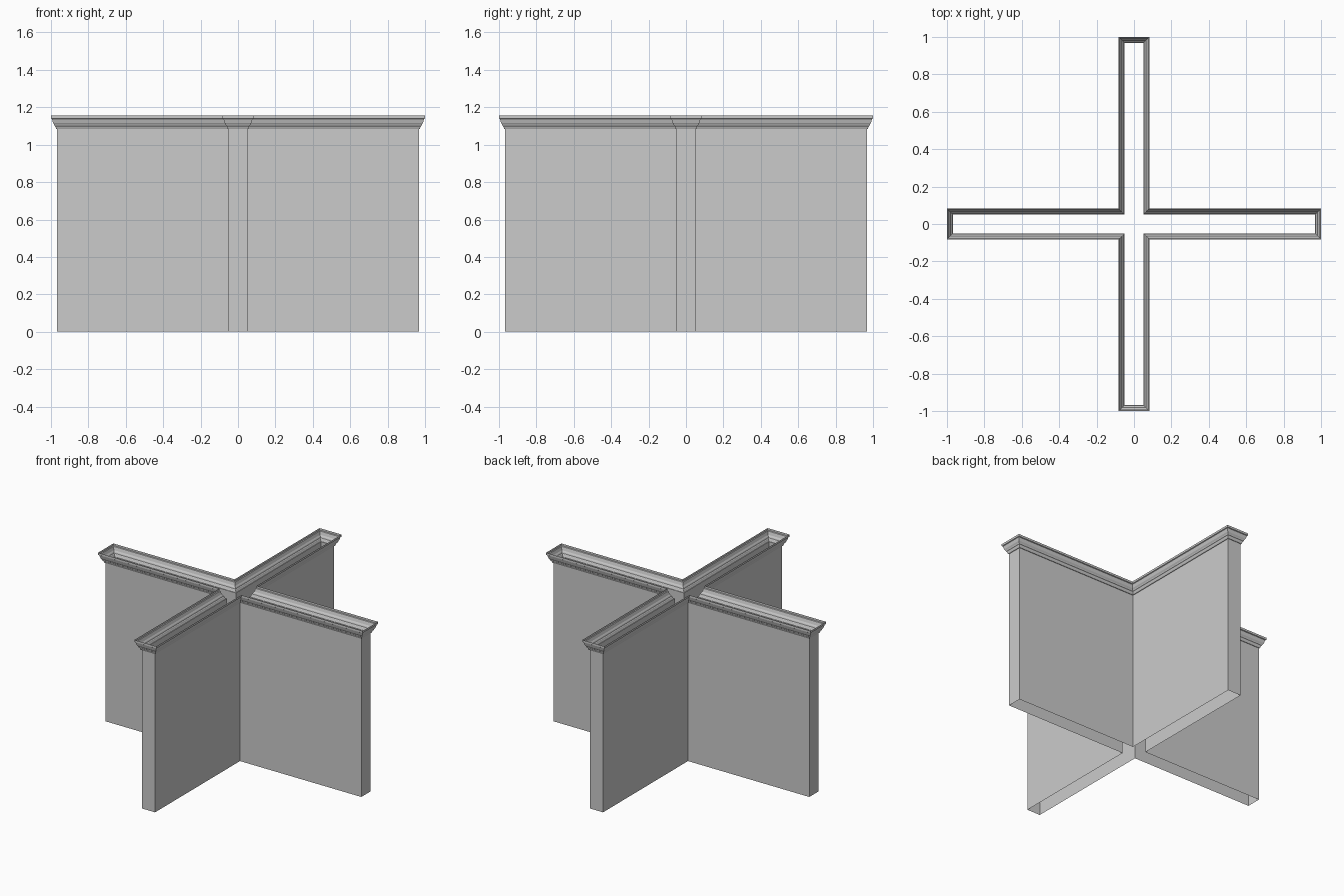
import bpy, bmesh

if "Cube" in bpy.data.objects:
    bpy.data.objects.remove(bpy.data.objects["Cube"])

HALF, REACH = 0.05, 0.967   # wall half thickness and arm length


def plus_outline(offset):
    # outline of the cross, grown outwards by offset
    w, r = HALF + offset, REACH + offset
    pts = []
    x, y = 1, 0
    for i in range(4):
        for along, side in ((r, -w), (r, w), (w, w)):
            pts.append((along * x - side * y, along * y + side * x))
        x, y = -y, x
    return pts


def sweep(name, profile):
    # open sheet following the cross outline through (offset, height) steps
    bm = bmesh.new()
    rings = [[bm.verts.new((x, y, z)) for x, y in plus_outline(o)] for o, z in profile]
    for low, high in zip(rings, rings[1:]):
        n = len(low)
        for i in range(n):
            j = (i + 1) % n
            bm.faces.new((low[i], low[j], high[j], high[i]))
    mesh = bpy.data.meshes.new(name)
    bm.to_mesh(mesh)
    bm.free()
    obj = bpy.data.objects.new(name, mesh)
    bpy.context.collection.objects.link(obj)
    return obj


# Cross-shaped wall, open at top and bottom
sweep("cross_wall", [(0, 0), (0, 1.083)])

# Crown moulding, a hollow sheet around the top
sweep("crown_moulding", [(0, 1.083), (0.004, 1.083), (0.008, 1.092), (0.010, 1.098),
                         (0.014, 1.101), (0.016, 1.108), (0.022, 1.117), (0.028, 1.138),
                         (0.033, 1.141), (0.033, 1.155)])
